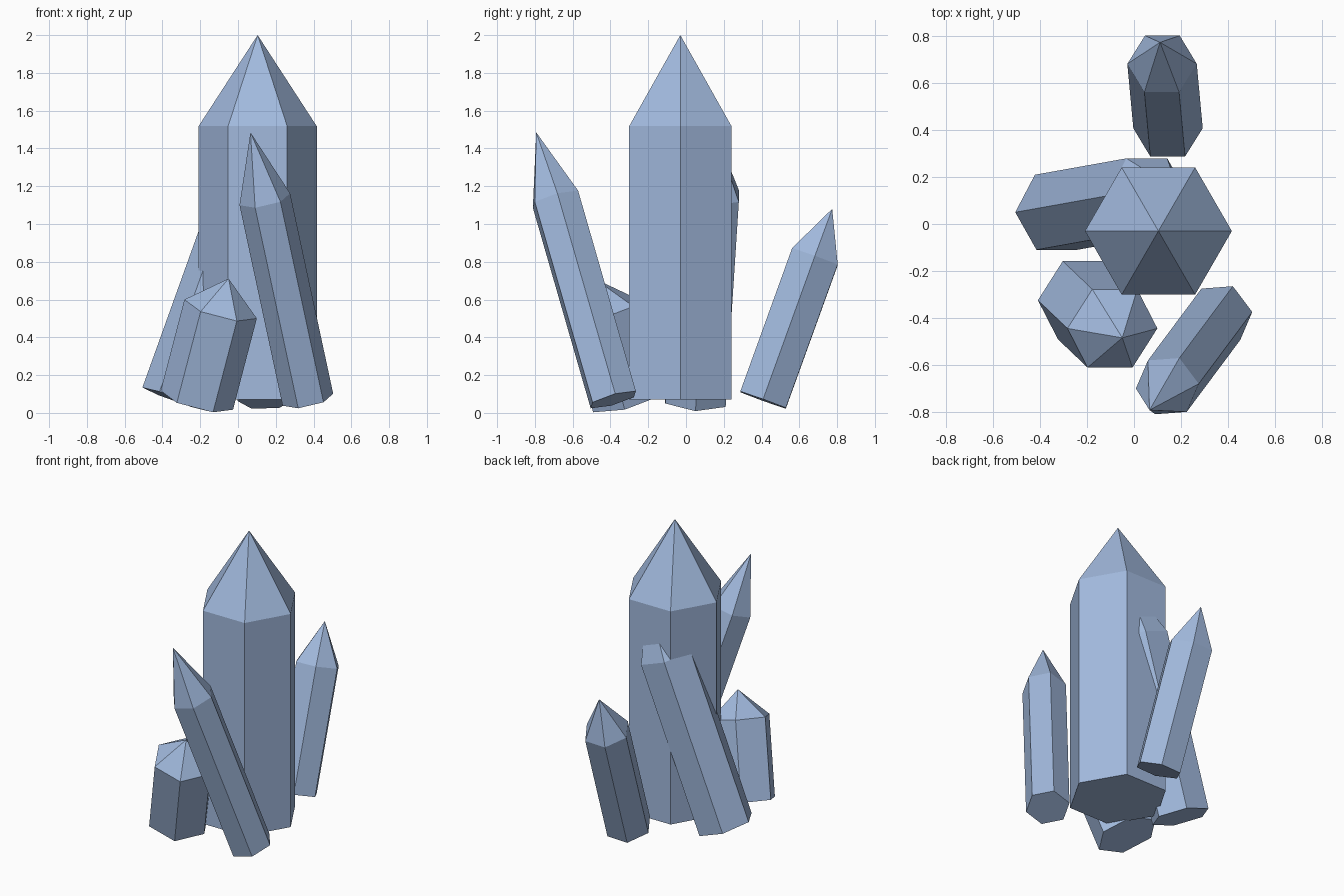
import bpy
import bmesh
from math import cos, sin, pi
from mathutils import Vector

cube = bpy.data.objects.get("Cube")
if cube:
    bpy.data.objects.remove(cube, do_unlink=True)

# Pale blue crystal material
COLOUR = (0.36, 0.49, 0.73, 1.0)
mat = bpy.data.materials.new("pale_blue_crystal")
mat.use_nodes = True
mat.diffuse_color = COLOUR
mat.node_tree.nodes["Principled BSDF"].inputs["Base Color"].default_value = COLOUR


def crystal(name, base, tip, corner, radius, body=0.75):
    """Six-sided prism from base towards tip, ending in a pyramid.
    corner is the direction from the axis to one of the prism's edges."""
    base, tip, corner = Vector(base), Vector(tip), Vector(corner)
    axis = (tip - base).normalized()
    u = (corner - axis * corner.dot(axis)).normalized()
    v = axis.cross(u)
    bm = bmesh.new()

    def ring(centre):
        return [bm.verts.new(centre + radius * (u * cos(k * pi / 3) + v * sin(k * pi / 3)))
                for k in range(6)]

    low = ring(base)
    high = ring(base.lerp(tip, body))
    point = bm.verts.new(tip)
    bm.faces.new(low[::-1])
    for k in range(6):
        n = (k + 1) % 6
        bm.faces.new((low[k], low[n], high[n], high[k]))
        bm.faces.new((high[k], high[n], point))
    mesh = bpy.data.meshes.new(name)
    bm.to_mesh(mesh)
    bm.free()
    mesh.materials.append(mat)
    obj = bpy.data.objects.new(name, mesh)
    bpy.context.collection.objects.link(obj)


# Tall upright crystal with four smaller ones leaning outwards and inwards
crystal("main_crystal", (0.104, -0.03, 0.07), (0.104, -0.03, 2), (1, 0, 0), 0.313)
crystal("back_crystal", (0.145, 0.408, 0.068), (0.111, 0.774, 1.08), (1, 0, 0.03), 0.148)
crystal("front_crystal", (0.37, -0.385, 0.07), (0.066, -0.793, 1.485), (0.13, 0.01, 0.03), 0.138)
crystal("short_crystal", (-0.218, -0.325, 0.067), (-0.05, -0.485, 0.711), (-0.192, 0, 0.05), 0.198)
crystal("leaning_crystal", (-0.332, 0.05, 0.072), (0.188, 0.143, 1.519), (-0.173, 0, 0.062), 0.185)
